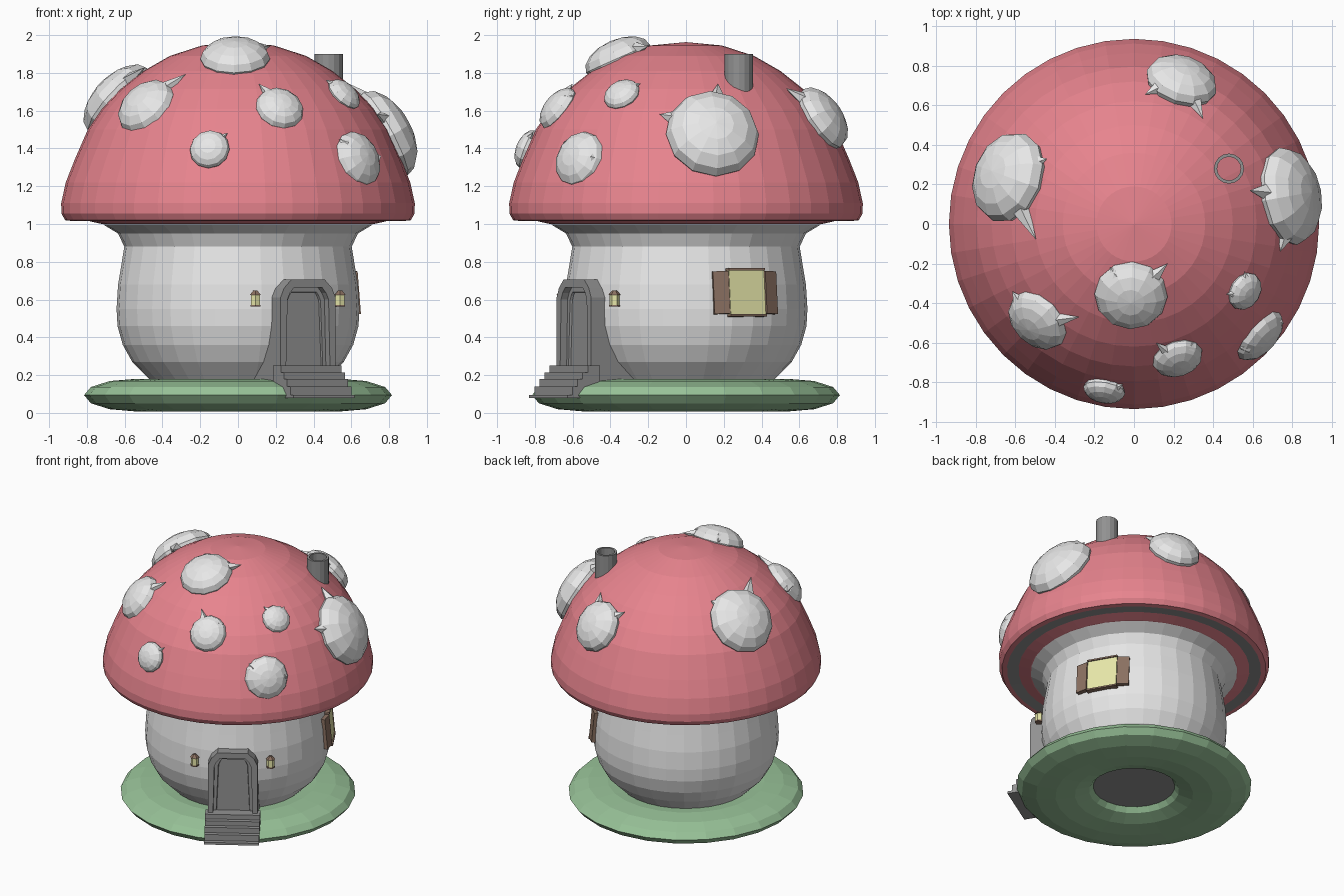
import bpy, bmesh, math
from mathutils import Matrix, Vector

cube = bpy.data.objects.get("Cube")
if cube:
    bpy.data.objects.remove(cube, do_unlink=True)


def material(name, *rgb):
    m = bpy.data.materials.new(name)
    m.use_nodes = True
    m.diffuse_color = (*rgb, 1)
    m.node_tree.nodes["Principled BSDF"].inputs["Base Color"].default_value = (*rgb, 1)
    return m


RED = material("cap_red", 0.8, 0.23, 0.27)
WHITE = material("plaster_white", 0.8, 0.8, 0.8)
STONE = material("stone_grey", 0.29, 0.29, 0.29)
GREEN = material("grass_green", 0.32, 0.55, 0.32)
YELLOW = material("glass_yellow", 0.8, 0.8, 0.4)
BROWN = material("wood_brown", 0.26, 0.165, 0.12)


def finish(name, bm, mats, matrix=None):
    bmesh.ops.recalc_face_normals(bm, faces=bm.faces)
    if matrix is not None:
        bm.transform(matrix)
    mesh = bpy.data.meshes.new(name)
    bm.to_mesh(mesh)
    bm.free()
    for m in mats:
        mesh.materials.append(m)
    ob = bpy.data.objects.new(name, mesh)
    bpy.context.collection.objects.link(ob)
    return ob


def lathe(name, profile, steps, mats, closed=False, rule=None):
    """Turn an (r, z) profile around the z axis."""
    bm = bmesh.new()
    vs = [bm.verts.new((r, 0, z)) for r, z in profile]
    pairs = list(zip(vs, vs[1:])) + ([(vs[-1], vs[0])] if closed else [])
    es = [bm.edges.new(p) for p in pairs]
    bmesh.ops.spin(bm, geom=vs + es, axis=(0, 0, 1), cent=(0, 0, 0),
                   angle=math.tau, steps=steps)
    bmesh.ops.remove_doubles(bm, verts=bm.verts, dist=0.0005)
    if rule:
        for f in bm.faces:
            f.material_index = rule(f.calc_center_median())
    return finish(name, bm, mats)


def box(name, x, y, z, mat, matrix):
    """Box from (min, max) ranges, placed by a matrix."""
    bm = bmesh.new()
    bmesh.ops.create_cube(bm, size=1)
    for v in bm.verts:
        v.co = [lo + (c + 0.5) * (hi - lo) for c, (lo, hi) in zip(v.co, (x, y, z))]
    return finish(name, bm, [mat], matrix)


def cone(name, sides, r1, r2, start, end, mat):
    start, end = Vector(start), Vector(end)
    axis = end - start
    bm = bmesh.new()
    bmesh.ops.create_cone(bm, cap_ends=True, segments=sides, radius1=r1,
                          radius2=r2, depth=axis.length)
    turn = axis.to_track_quat("Z", "Y").to_matrix().to_4x4()
    return finish(name, bm, [mat], Matrix.Translation((start + end) / 2) @ turn)


def around(degrees):
    """Turn the front (-y) direction towards +x."""
    return Matrix.Rotation(math.radians(degrees), 4, "Z")


# Grass ring, floor and wall
ring = [(0.545 + 0.27 * math.cos(a), 0.094 + 0.086 * math.sin(a))
        for a in (math.tau * i / 12 for i in range(12))]
lathe("grass_base", ring, 24, [GREEN], closed=True)
cone("floor", 24, 0.32, 0.32, (0, 0, 0.085), (0, 0, 0.11), STONE)
lathe("wall", [(0, 0.13), (0.42, 0.13), (0.47, 0.18), (0.56, 0.27), (0.61, 0.36),
               (0.638, 0.46), (0.643, 0.55), (0.635, 0.68), (0.615, 0.8), (0.602, 0.88),
               (0.635, 0.95), (0.715, 0.998)], 32, [WHITE])

# Cap with a grey strip beneath the rim
DOME = [(0.935, 1.055), (0.936, 1.11), (0.912, 1.22), (0.865, 1.34), (0.795, 1.5),
        (0.72, 1.61), (0.62, 1.715), (0.5, 1.81), (0.36, 1.89), (0.19, 1.945), (0, 1.963)]
UNDER = [(0, 1.0), (0.72, 1.0), (0.8, 1.018), (0.88, 1.016), (0.915, 1.02)]
lathe("cap", UNDER + DOME, 40, [RED, STONE],
      rule=lambda c: int(c.z < 1.03 and 0.81 < c.xy.length < 0.87))


def cap_height(x, y):
    r = math.hypot(x, y)
    for (ra, za), (rb, zb) in zip(DOME[1:], DOME[2:]):
        if rb <= r <= ra:
            return za + (zb - za) * (ra - r) / (ra - rb)
    return DOME[0][1]


# Spots: centre, radius, and where their two horns end
SPOTS = {
    "top": (-.015, -.36, 1.875, .185, (.17, -.2), (-.12, -.22)),
    "front_right": (-.485, -.485, 1.62, .17, (-.275, -.47), (-.615, -.34)),
    "right": (-.63, .235, 1.65, .235, (-.495, -.08), (-.44, .33)),
    "back": (.24, .72, 1.56, .185, (.35, .53), (.055, .655)),
    "left": (.78, .14, 1.475, .25, (.585, .17), (.74, -.14)),
    "front_left": (.63, -.56, 1.34, .155, (.74, -.46), (.535, -.63)),
    "front": (.22, -.675, 1.61, .13, (.11, -.6), (.3, -.6)),
    "upper_left": (.56, -.34, 1.685, .1, (.465, -.355), (.56, -.24)),
    "lower_front": (-.15, -.84, 1.395, .107, (-.225, -.8), (-.055, -.81)),
}
for name, (x, y, z, r, *tips) in SPOTS.items():
    centre = Vector((x, y, z))
    normal = Vector((x, y, z - 1.06)).normalized()
    turn = normal.to_track_quat("Z", "Y").to_matrix().to_4x4()
    bm = bmesh.new()
    bmesh.ops.create_uvsphere(bm, u_segments=12, v_segments=8, radius=r)
    finish(name + "_spot", bm, [WHITE], Matrix.Translation(centre) @ turn
           @ Matrix.Diagonal((1, 1, 0.55, 1)))
    for i, (tx, ty) in enumerate(tips):
        tip = Vector((tx, ty, cap_height(tx, ty) + 0.02))
        inner = centre + (tip - centre).normalized() * r * 0.75 + normal * r * 0.08
        cone(f"{name}_horn_{i + 1}", 5, r * 0.24, 0, inner, tip, WHITE)

# Hollow chimney
chimney = lathe("chimney", [(0.076, 1.6), (0.076, 1.9), (0.06, 1.9), (0.06, 1.6)],
                16, [STONE], closed=True)
chimney.location = (0.48, 0.28, 0)

# Arched doorway with a recessed door
DOOR = around(32)
half = [(0.172, 0.08), (0.172, 0.61), (0.15, 0.66), (0.105, 0.705)]
outline = half + [(-x, z) for x, z in reversed(half)]
bm = bmesh.new()
face = bm.faces.new([bm.verts.new((x, -0.4, z)) for x, z in outline])
out = bmesh.ops.extrude_face_region(bm, geom=[face])["geom"]
bmesh.ops.translate(bm, vec=(0, -0.3, 0),
                    verts=[g for g in out if isinstance(g, bmesh.types.BMVert)])
bmesh.ops.recalc_face_normals(bm, faces=bm.faces)
front = [min(bm.faces, key=lambda f: f.calc_center_median().y)]
for thickness, depth in ((0.045, 0), (0.001, -0.04), (0.025, 0), (0.004, -0.012)):
    bmesh.ops.inset_region(bm, faces=front, thickness=thickness, depth=depth)
finish("doorway", bm, [STONE], DOOR)

# Steps
for i, top in enumerate((0.095, 0.14, 0.18, 0.215, 0.25)):
    box(f"step_{i + 1}", (-0.19, 0.19), (-0.86 + 0.032 * i, -0.655), (0.078, top), STONE, DOOR)

# Lanterns either side of the door
for side, angle in (("right", 8), ("left", 55)):
    place = around(angle)
    for part, sides, r1, r2, low, high, mat in (
            ("base", 6, 0.03, 0.03, 0.562, 0.572, BROWN),
            ("glass", 6, 0.027, 0.027, 0.572, 0.625, YELLOW),
            ("roof", 6, 0.033, 0.012, 0.625, 0.648, BROWN)):
        cone(f"{side}_lantern_{part}", sides, r1, r2, place @ Vector((0, -0.66, low)),
             place @ Vector((0, -0.66, high)), mat)

# Window with frame rails and angled shutters
WINDOW = around(120) @ Matrix.Translation((0, -0.632, 0.637)) @ Matrix.Rotation(-0.09, 4, "X")
box("window_pane", (-0.107, 0.107), (-0.018, 0.03), (-0.118, 0.118), YELLOW, WINDOW)
for name, s in (("bottom", -1), ("top", 1)):
    box(f"window_{name}_rail", (-0.11, 0.11), (-0.026, 0.03),
        sorted((s * 0.116, s * 0.128)), BROWN, WINDOW)
for name, s in (("right", -1), ("left", 1)):
    hinge = Matrix.Translation((s * 0.105, 0, 0)) @ Matrix.Rotation(s * 0.3, 4, "Z")
    box(f"window_{name}_shutter", sorted((0, s * 0.085)), (-0.024, 0.012),
        (-0.113, 0.113), BROWN, WINDOW @ hinge)
